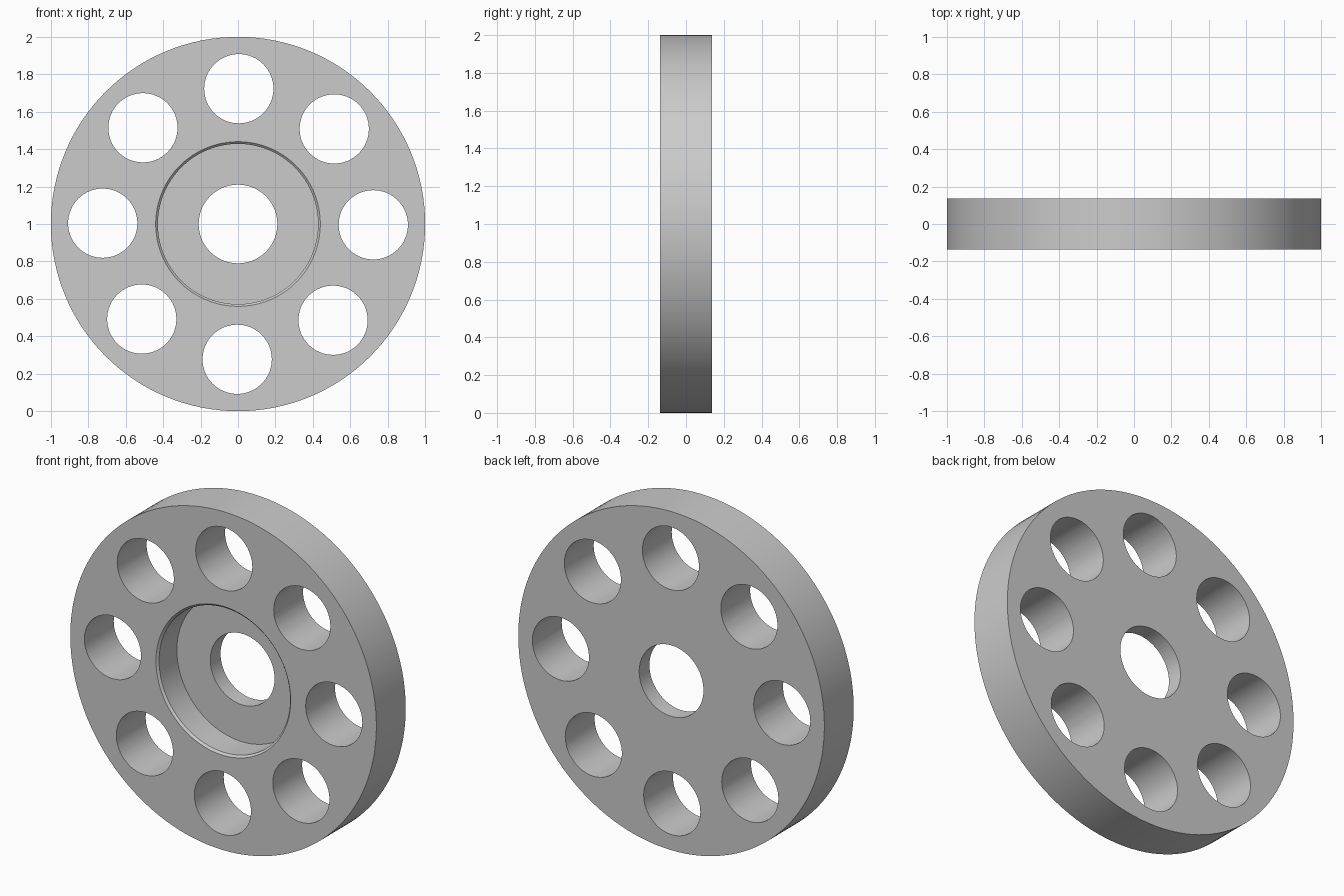
import bpy
import bmesh
from math import cos, sin, pi, radians
from mathutils import Matrix, Vector

if "Cube" in bpy.data.objects:
    bpy.data.objects.remove(bpy.data.objects["Cube"], do_unlink=True)

OUTER, BORE, RECESS, CHAMFER = 1.0, 0.21, 0.428, 0.012
HALF, DEPTH = 0.137, 0.178
HOLE_COUNT, HOLE_RADIUS, HOLE_RING, HOLE_TURN = 8, 0.185, 0.723, -0.006
CENTRE = Vector((0, 0, 1))

grey = bpy.data.materials.new("plain_grey")
grey.use_nodes = True
colour = (0.6, 0.6, 0.6, 1)
grey.diffuse_color = colour
grey.node_tree.nodes["Principled BSDF"].inputs["Base Color"].default_value = colour


def make_object(name, bm):
    bmesh.ops.recalc_face_normals(bm, faces=bm.faces)
    mesh = bpy.data.meshes.new(name)
    bm.to_mesh(mesh)
    bm.free()
    mesh.materials.append(grey)
    obj = bpy.data.objects.new(name, mesh)
    bpy.context.collection.objects.link(obj)
    return obj


# Disc with stepped bore and chamfered recess, turned about the y axis
profile = [
    (OUTER, -HALF),
    (OUTER, HALF),
    (BORE, HALF),
    (BORE, DEPTH - HALF),
    (RECESS, DEPTH - HALF),
    (RECESS, CHAMFER - HALF),
    (RECESS + CHAMFER, -HALF),
]
bm = bmesh.new()
verts = [bm.verts.new((r, y, 1)) for r, y in profile]
edges = [bm.edges.new((v, verts[i - 1])) for i, v in enumerate(verts)]
bmesh.ops.spin(bm, geom=verts + edges, cent=CENTRE, axis=(0, 1, 0),
               angle=2 * pi, steps=128, use_merge=True)
bmesh.ops.remove_doubles(bm, verts=bm.verts, dist=1e-5)
disc = make_object("disc", bm)

# Ring of through holes
bm = bmesh.new()
for i in range(HOLE_COUNT):
    a = HOLE_TURN + 2 * pi * i / HOLE_COUNT
    place = CENTRE + HOLE_RING * Vector((cos(a), 0, sin(a)))
    bmesh.ops.create_cone(bm, cap_ends=True, segments=64, radius1=HOLE_RADIUS,
                          radius2=HOLE_RADIUS, depth=4 * HALF,
                          matrix=Matrix.Translation(place) @ Matrix.Rotation(pi / 2, 4, "X"))
cutter = make_object("hole_cutter", bm)
cutter.hide_render = True

cut = disc.modifiers.new("holes", "BOOLEAN")
cut.operation = "DIFFERENCE"
cut.solver = "EXACT"
cut.object = cutter

bpy.ops.object.select_all(action="DESELECT")
disc.select_set(True)
bpy.context.view_layer.objects.active = disc
bpy.ops.object.modifier_apply(modifier=cut.name)
bpy.data.objects.remove(cutter, do_unlink=True)
bpy.ops.object.shade_smooth_by_angle(angle=radians(30))
